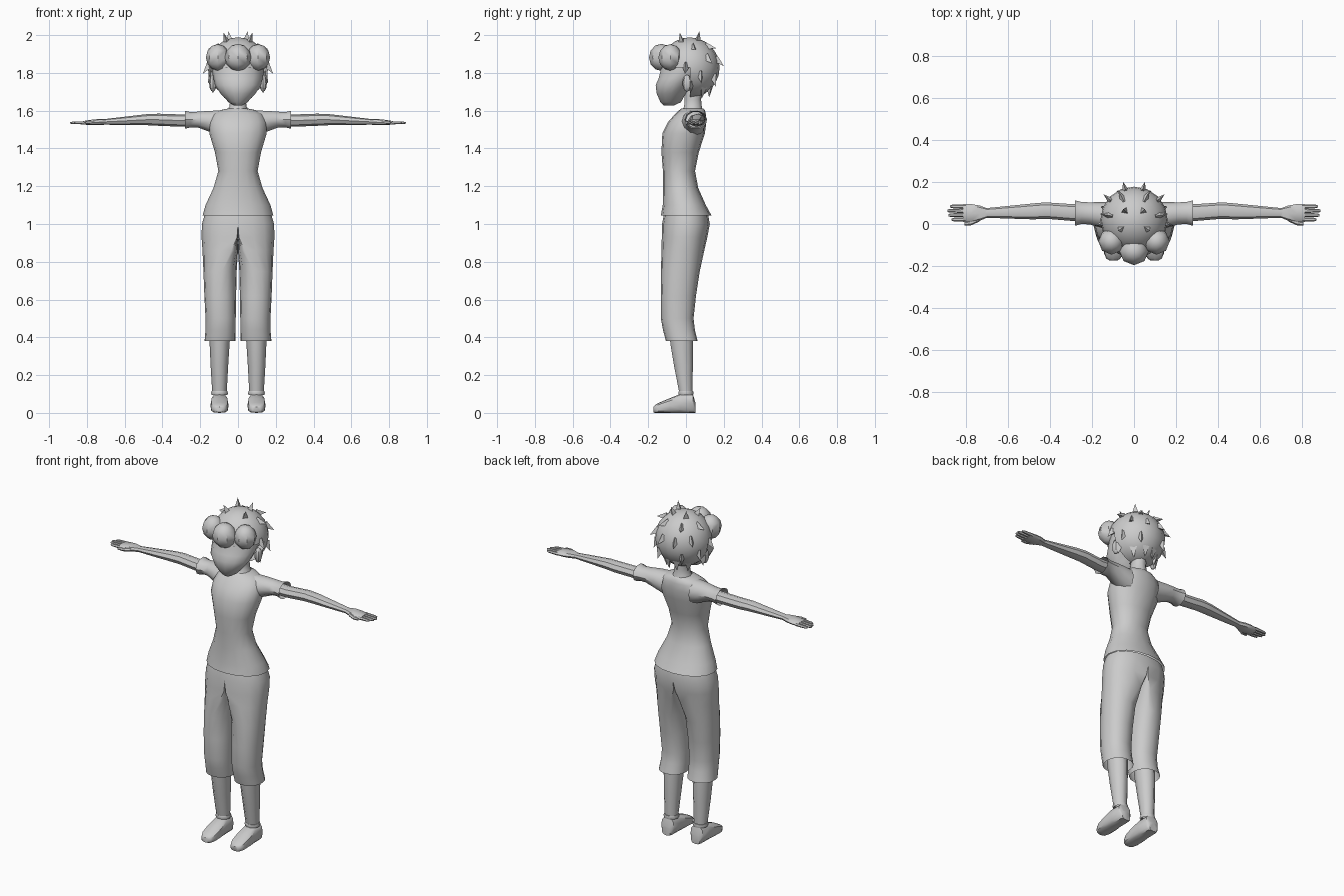
import bpy, bmesh
from math import sin, cos, pi, radians, copysign
from mathutils import Vector, Matrix


def finish(name, bm, mirror=False):
    bmesh.ops.recalc_face_normals(bm, faces=bm.faces)
    me = bpy.data.meshes.new(name)
    bm.to_mesh(me)
    bm.free()
    ob = bpy.data.objects.new(name, me)
    bpy.context.collection.objects.link(ob)
    if mirror:
        m = ob.modifiers.new("mirror", 'MIRROR')
        m.use_clip = True
        m.merge_threshold = 0.0005
    return ob


def loft(name, axis, rings, n=10, caps=(False, False), power=2.0, mirror=False):
    """Rings are (t, umin, umax, vmin, vmax[, u of the v extremes]) along an axis."""
    bm = bmesh.new()
    loops = []
    for r in rings:
        t, u0, u1, v0, v1 = r[:5]
        uc = r[5] if len(r) > 5 else (u0 + u1) / 2
        loop = []
        for i in range(n):
            a = 2 * pi * i / n
            c, s = [copysign(abs(f) ** (2 / power), f) for f in (cos(a), sin(a))]
            u = uc + c * ((u1 - uc) if c > 0 else (uc - u0))
            v = (v0 + v1) / 2 + s * (v1 - v0) / 2
            loop.append(bm.verts.new({'x': (t, u, v), 'y': (u, t, v), 'z': (u, v, t)}[axis]))
        loops.append(loop)
    for A, B in zip(loops, loops[1:]):
        for i in range(n):
            j = (i + 1) % n
            bm.faces.new((A[i], A[j], B[j], B[i]))
    if caps[0]:
        bm.faces.new(loops[0])
    if caps[1]:
        bm.faces.new(loops[-1])
    if mirror:  # no wall on the centre seam
        seam = [f for f in bm.faces if all(abs(v.co.x) < 1e-5 for v in f.verts)]
        bmesh.ops.delete(bm, geom=seam, context='FACES')
    return finish(name, bm, mirror)


def ball(name, centre, radii, seg=8, rings=6, mirror=False):
    bm = bmesh.new()
    bmesh.ops.create_uvsphere(bm, u_segments=seg, v_segments=rings, radius=1,
                              matrix=Matrix.Translation(centre) @ Matrix.Diagonal((*radii, 1)))
    return finish(name, bm, mirror)


# Shirt body and sleeves
loft("shirt", 'z', [
    (1.045, -.187, .187, -.133, .135), (1.10, -.172, .172, -.123, .105),
    (1.19, -.130, .130, -.122, .065), (1.28, -.104, .104, -.122, .048),
    (1.38, -.122, .122, -.130, .068), (1.48, -.152, .152, -.125, .100),
    (1.54, -.152, .152, -.095, .108), (1.58, -.135, .135, -.060, .106),
    (1.603, -.095, .095, -.035, .100), (1.612, -.050, .050, -.025, .092)], n=16, power=2.15)
loft("sleeve", 'x', [
    (.09, -.03, .105, 1.46, 1.604), (.15, -.02, .105, 1.485, 1.602),
    (.21, -.002, .103, 1.508, 1.597), (.25, 0, .105, 1.510, 1.594),
    (.280, -.008, .112, 1.502, 1.602)], n=10, mirror=True)

# Arms, palms, fingers and thumbs
loft("arm", 'x', [
    (.20, .012, .098, 1.52, 1.582), (.30, .015, .095, 1.515, 1.580),
    (.42, .025, .103, 1.520, 1.584), (.48, .022, .098, 1.523, 1.582),
    (.60, .026, .086, 1.524, 1.568), (.71, .030, .075, 1.526, 1.555)],
    n=8, mirror=True)
loft("palm", 'x', [
    (.70, .030, .075, 1.526, 1.555), (.735, .015, .088, 1.524, 1.556),
    (.775, .006, .095, 1.524, 1.552), (.815, .010, .094, 1.526, 1.546)],
    n=8, caps=(False, True), power=2.6, mirror=True)
for i, tip in enumerate((.868, .884, .889, .875)):
    y = .021 + i * .021
    loft("finger", 'x', [
        (.80, y - .010, y + .010, 1.526, 1.546), (tip - .012, y - .009, y + .009, 1.528, 1.543),
        (tip, y - .005, y + .005, 1.531, 1.540)], n=6, caps=(False, True), mirror=True)
loft("thumb", 'x', [
    (.735, .012, .040, 1.526, 1.550), (.775, -.006, .018, 1.526, 1.546),
    (.808, -.006, .008, 1.529, 1.542)], n=6, caps=(True, True), mirror=True)

# Cropped trousers: half a pelvis running into one leg, mirrored
loft("trousers", 'z', [
    (1.05, 0, .176, -.117, .117, 0), (1.00, 0, .191, -.127, .126, 0),
    (.93, 0, .193, -.128, .113, .005), (.86, 0, .188, -.130, .097, .035),
    (.75, .007, .183, -.132, .073, .085), (.62, .010, .178, -.133, .053),
    (.50, .012, .172, -.133, .040), (.44, .013, .172, -.122, .047),
    (.38, .014, .177, -.106, .062)], n=16, power=2.2, mirror=True)

# Shins, ankle cuffs and shoes
loft("shin", 'z', [
    (.46, .038, .155, -.095, .035), (.36, .045, .150, -.085, .040),
    (.25, .052, .145, -.066, .039), (.10, .060, .136, -.036, .035)], n=10, mirror=True)
loft("ankle_cuff", 'z', [
    (.095, .056, .140, -.040, .040), (.105, .053, .142, -.043, .042),
    (.115, .056, .140, -.040, .040), (.115, .064, .132, -.032, .032)], n=10, mirror=True)
loft("shoe", 'y', [
    (.050, .070, .126, 0, .055), (.036, .056, .140, 0, .100),
    (-.030, .054, .142, 0, .100), (-.085, .050, .146, 0, .078),
    (-.140, .053, .143, 0, .055), (-.164, .064, .132, 0, .042),
    (-.173, .078, .118, .004, .032)], n=12, caps=(True, True), power=3.2, mirror=True)

# Neck and face
loft("neck", 'z', [
    (1.590, -.068, .068, -.030, .095), (1.622, -.045, .045, -.012, .086),
    (1.66, -.042, .042, -.010, .082), (1.74, -.045, .045, -.01, .09)], n=10)
loft("face", 'z', [
    (1.628, -.024, .024, -.118, -.062), (1.645, -.050, .050, -.137, -.025),
    (1.690, -.092, .092, -.157, .000), (1.735, -.122, .122, -.163, .035),
    (1.770, -.130, .130, -.148, .070), (1.810, -.138, .138, -.138, .120),
    (1.860, -.135, .135, -.125, .130)], n=14, caps=(True, False))
ball("ear", (.133, .005, 1.745), (.020, .024, .045), mirror=True)

# Hair cap, cut away over the face
C, R = Vector((0, .020, 1.828)), Vector((.160, .158, .160))
bm = bmesh.new()
bmesh.ops.create_uvsphere(bm, u_segments=16, v_segments=12, radius=1,
                          matrix=Matrix.Translation(C) @ Matrix.Diagonal((*R, 1)))
cut = []
for f in bm.faces:
    p = f.calc_center_median()
    if p.z < 1.81 and p.y < .01:
        cut.append(f)
bmesh.ops.delete(bm, geom=cut, context='FACES')
finish("hair_cap", bm)

# Three rolled buns over the forehead
ball("front_bun", (0, -.130, 1.882), (.070, .066, .072))
ball("side_bun", (.107, -.083, 1.882), (.063, .063, .070), mirror=True)

# Hair spikes: (angle from the back towards the side, height angle)
bm = bmesh.new()
for az, el in ((16, 14), (50, 18), (98, 2), (28, 44), (80, 42), (45, 68), (125, 62),
               (30, -20), (68, -14), (14, -44), (48, -48), (88, -34)):
    a, e = radians(az), radians(el)
    nrm = Vector((sin(a) * cos(e), cos(a) * cos(e), sin(e)))
    down = Vector((sin(a) * sin(e), cos(a) * sin(e), -cos(e)))
    d = (nrm * .6 + (down if el < 60 else -down * .1 + nrm * .4) * .75).normalized()
    base = C + Vector(x * y for x, y in zip(nrm, R)) * .97
    base += Vector((0, 0, C.z * 0))
    bmesh.ops.create_cone(bm, segments=3, cap_ends=True, radius1=.024, radius2=0, depth=.065,
                          matrix=Matrix.Translation(base + d * .018) @
                          d.to_track_quat('Z', 'Y').to_matrix().to_4x4())
finish("hair_spikes", bm, mirror=True)

# Smooth shading, keeping creases sharp
for ob in bpy.context.scene.objects:
    ob.select_set(ob.name.split(".")[0] != "hair_spikes")
bpy.context.view_layer.objects.active = bpy.data.objects["shirt"]
bpy.ops.object.shade_smooth_by_angle(angle=radians(40))
